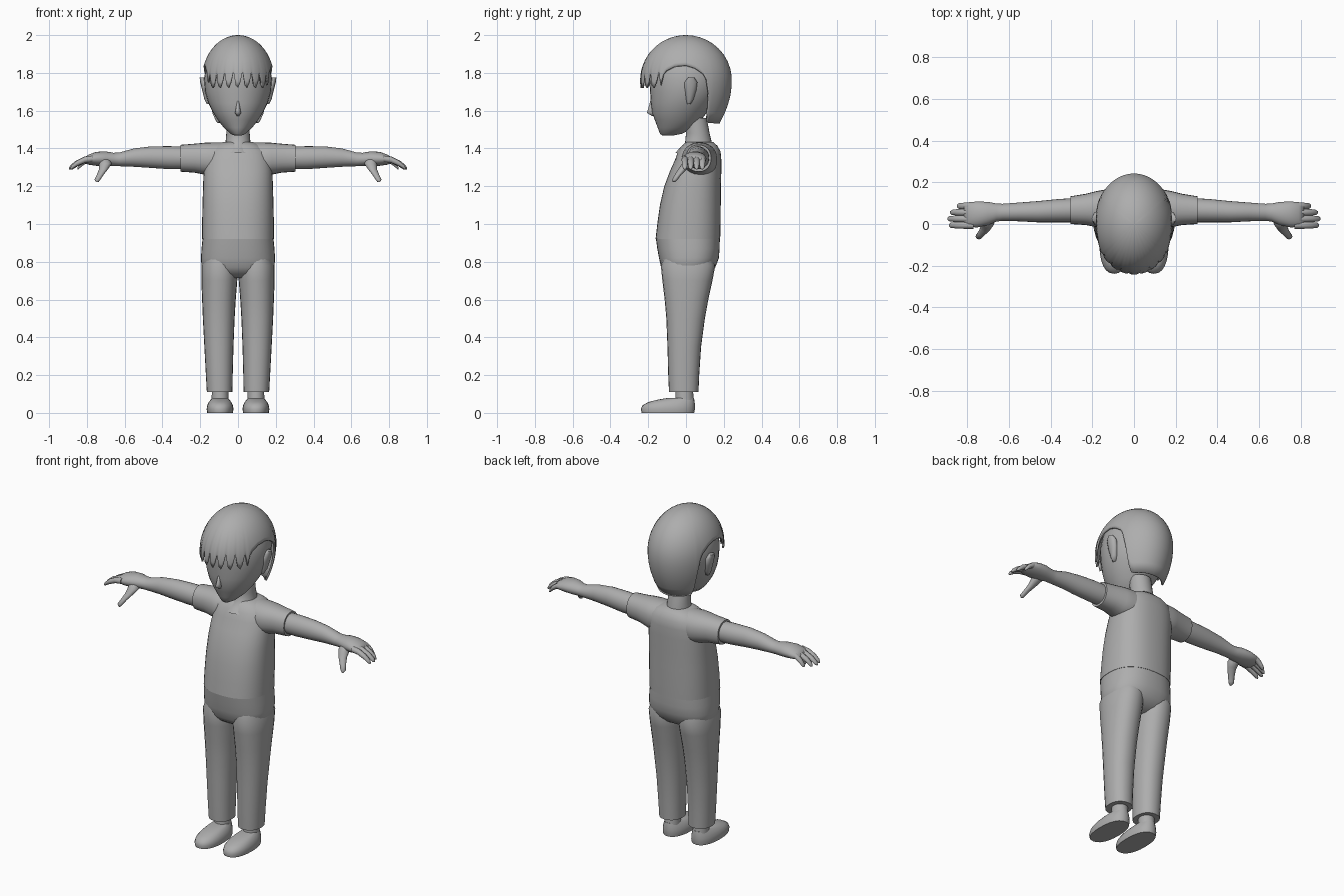
import bpy, bmesh, math

grey = bpy.data.materials.new("plain grey")
grey.diffuse_color = (0.42, 0.42, 0.42, 1)


def finish(name, bm, mirror=False, angle=40):
    bmesh.ops.recalc_face_normals(bm, faces=bm.faces)
    me = bpy.data.meshes.new(name)
    bm.to_mesh(me)
    bm.free()
    me.materials.append(grey)
    me.shade_smooth()
    me.set_sharp_from_angle(angle=math.radians(angle))
    ob = bpy.data.objects.new(name, me)
    bpy.context.collection.objects.link(ob)
    if mirror:
        ob.modifiers.new("Mirror", 'MIRROR')
    return ob


def loft(name, rings, axis='z', n=24, power=2.0, mirror=False, angle=40):
    """Skin rounded sections; ring = (position, a_min, a_max, b_min, b_max).
    Axis z: a is x and b is y. Axis x: a is y and b is z."""
    bm = bmesh.new()
    loops = []
    for t, a0, a1, b0, b1 in rings:
        loop = []
        for i in range(n):
            ang = 2 * math.pi * i / n
            c, s = math.cos(ang), math.sin(ang)
            u = math.copysign(abs(c) ** (2 / power), c)
            v = math.copysign(abs(s) ** (2 / power), s)
            a = (a0 + a1) / 2 + u * (a1 - a0) / 2
            b = (b0 + b1) / 2 + v * (b1 - b0) / 2
            loop.append(bm.verts.new((a, b, t) if axis == 'z' else (t, a, b)))
        loops.append(loop)
    for p, q in zip(loops, loops[1:]):
        for i in range(n):
            j = (i + 1) % n
            bm.faces.new((p[i], p[j], q[j], q[i]))
    bm.faces.new(loops[0])
    bm.faces.new(loops[-1])
    return finish(name, bm, mirror, angle)


def sym(rows):
    """Rows (z, half width, y front, y back) made into rings centred on x = 0."""
    return [(z, -w, w, f, b) for z, w, f, b in rows]


# Head, nose and neck
loft("head", sym([
    (1.468, .018, -.125, -.07), (1.478, .04, -.138, -.02), (1.51, .075, -.15, .04),
    (1.55, .107, -.165, .08), (1.59, .132, -.18, .11), (1.64, .157, -.186, .15),
    (1.70, .174, -.190, .18), (1.77, .180, -.195, .20), (1.85, .165, -.185, .19),
    (1.92, .115, -.13, .14), (1.96, .04, -.05, .05)]), n=32, angle=60)
loft("nose", sym([(1.572, .006, -.18, -.165), (1.588, .016, -.208, -.16),
                  (1.605, .013, -.203, -.16), (1.65, .006, -.190, -.16)]), n=10, angle=80)
loft("neck", sym([(1.375, .078, -.058, .13), (1.40, .072, -.035, .14),
                  (1.43, .066, -.005, .137), (1.48, .062, .0, .125),
                  (1.56, .062, -.005, .11)]))

# Ears: tapered plates leaning away from the head
loft("ear", [(1.635, .135, .165, .005, .025), (1.66, .14, .178, .0, .04),
             (1.71, .15, .190, -.008, .055), (1.75, .16, .200, -.008, .06),
             (1.775, .175, .203, .01, .045)], n=12, mirror=True, angle=60)

# Hair: a shell whose lower edge follows the hairline, with a jagged fringe
HAIRLINE = [(57, 1.775), (63, 1.81), (75, 1.835), (90, 1.84), (102, 1.825), (114, 1.79),
            (119, 1.74), (122, 1.60), (128, 1.535), (180, 1.53)]
TEETH = [1.72, 1.75, 1.81, 1.735]


def hair_edge(k, cols):
    deg = abs((k * 360 / cols + 180) % 360 - 180)
    if deg <= 57:
        return TEETH[k % 4]
    for (d0, z0), (d1, z1) in zip(HAIRLINE, HAIRLINE[1:]):
        if deg <= d1:
            return z0 + (z1 - z0) * (deg - d0) / (d1 - d0)
    return HAIRLINE[-1][1]


bm = bmesh.new()
cols, rows = 96, 14
top = bm.verts.new((0, 0, 2.0))
strands = []
for k in range(cols):
    ang, edge = 2 * math.pi * k / cols, hair_edge(k, cols)
    strand = []
    for r in range(1, rows + 1):
        z = 2 - (2 - edge) * (1 - math.cos(r / rows * math.pi / 2))
        d = (z - 1.76) / .24
        f = math.sqrt(max(0, 1 - d * d)) if d > 0 else 1 - .30 * d * d
        strand.append(bm.verts.new((.192 * f * math.sin(ang), -.243 * f * math.cos(ang), z)))
    strands.append(strand)
for k in range(cols):
    p, q = strands[k], strands[(k + 1) % cols]
    bm.faces.new((top, p[0], q[0]))
    for r in range(rows - 1):
        bm.faces.new((p[r], p[r + 1], q[r + 1], q[r]))
hair = finish("hair", bm, angle=60)
shell = hair.modifiers.new("Thickness", 'SOLIDIFY')
shell.thickness, shell.offset = .010, -1

# Shirt body and sleeves
loft("shirt", sym([
    (.92, .190, -.161, .181), (1.0, .190, -.152, .183), (1.1, .188, -.138, .184),
    (1.2, .185, -.115, .185), (1.28, .182, -.085, .187), (1.34, .176, -.058, .187),
    (1.385, .160, -.042, .183), (1.415, .125, -.018, .165), (1.435, .078, .005, .142)]),
    n=36, power=2.4, angle=50)
loft("sleeve", [(.06, -.01, .165, 1.26, 1.432), (.14, -.022, .165, 1.25, 1.432),
                (.18, -.015, .158, 1.262, 1.430), (.23, -.005, .145, 1.272, 1.425),
                (.305, .0, .133, 1.277, 1.419)], axis='x', power=2.2, mirror=True)

# Trousers
loft("trouser_hips", sym([
    (.715, .11, -.07, .08), (.74, .17, -.11, .125), (.77, .193, -.132, .155),
    (.82, .196, -.143, .174), (.87, .193, -.152, .178), (.92, .188, -.159, .179)]),
    n=36, power=2.4, angle=60)
loft("trouser_leg", [
    (.11, .030, .165, -.090, .066), (.2, .028, .170, -.094, .070),
    (.35, .024, .178, -.098, .080), (.5, .018, .186, -.104, .100),
    (.6, .012, .190, -.113, .118), (.7, .004, .194, -.125, .140),
    (.78, .0, .194, -.133, .155), (.85, .02, .17, -.11, .13)], power=2.2, mirror=True)

# Shoes and ankles
loft("shoe", [(0, .027, .163, -.235, .043), (.02, .024, .166, -.239, .047),
              (.04, .027, .163, -.230, .047), (.057, .035, .155, -.200, .046),
              (.070, .045, .145, -.150, .044), (.080, .055, .135, -.09, .042)],
     power=2.3, mirror=True)
loft("ankle", [(.06, .050, .140, -.058, .042), (.13, .052, .138, -.053, .036)], mirror=True)

# Bare arm with the palm
loft("arm", [
    (.27, .008, .125, 1.290, 1.408), (.36, .008, .120, 1.290, 1.412),
    (.46, .008, .110, 1.297, 1.411), (.55, .013, .103, 1.303, 1.400),
    (.63, .015, .097, 1.306, 1.378), (.66, .012, .098, 1.307, 1.377),
    (.70, -.005, .106, 1.306, 1.384), (.75, -.016, .108, 1.308, 1.382),
    (.79, -.015, .105, 1.314, 1.368), (.815, -.005, .09, 1.322, 1.352)],
    axis='x', mirror=True, angle=60)

# Fingers curve down from the knuckles
for label, y, tip in (("index", -.006, .888), ("middle", .025, .895),
                      ("ring", .056, .882), ("little", .086, .850)):
    rings = []
    for t, drop, rad in ((0, 0, .017), (.35, .006, .017), (.7, .025, .0155),
                         (.93, .045, .012), (1, .052, .005)):
        x, z = .77 + (tip - .77) * t, 1.346 - drop
        rings.append((x, y - rad, y + rad, z - rad, z + rad))
    loft(label + "_finger", rings, axis='x', n=10, mirror=True, angle=70)

# Thumb reaches forward and down
loft("thumb", [(1.222, .738, .752, -.072, -.056), (1.235, .728, .760, -.074, -.044),
               (1.26, .712, .748, -.060, -.026), (1.29, .688, .736, -.042, .006),
               (1.32, .668, .735, -.020, .045), (1.35, .680, .740, .0, .06)],
     n=12, mirror=True, angle=70)
